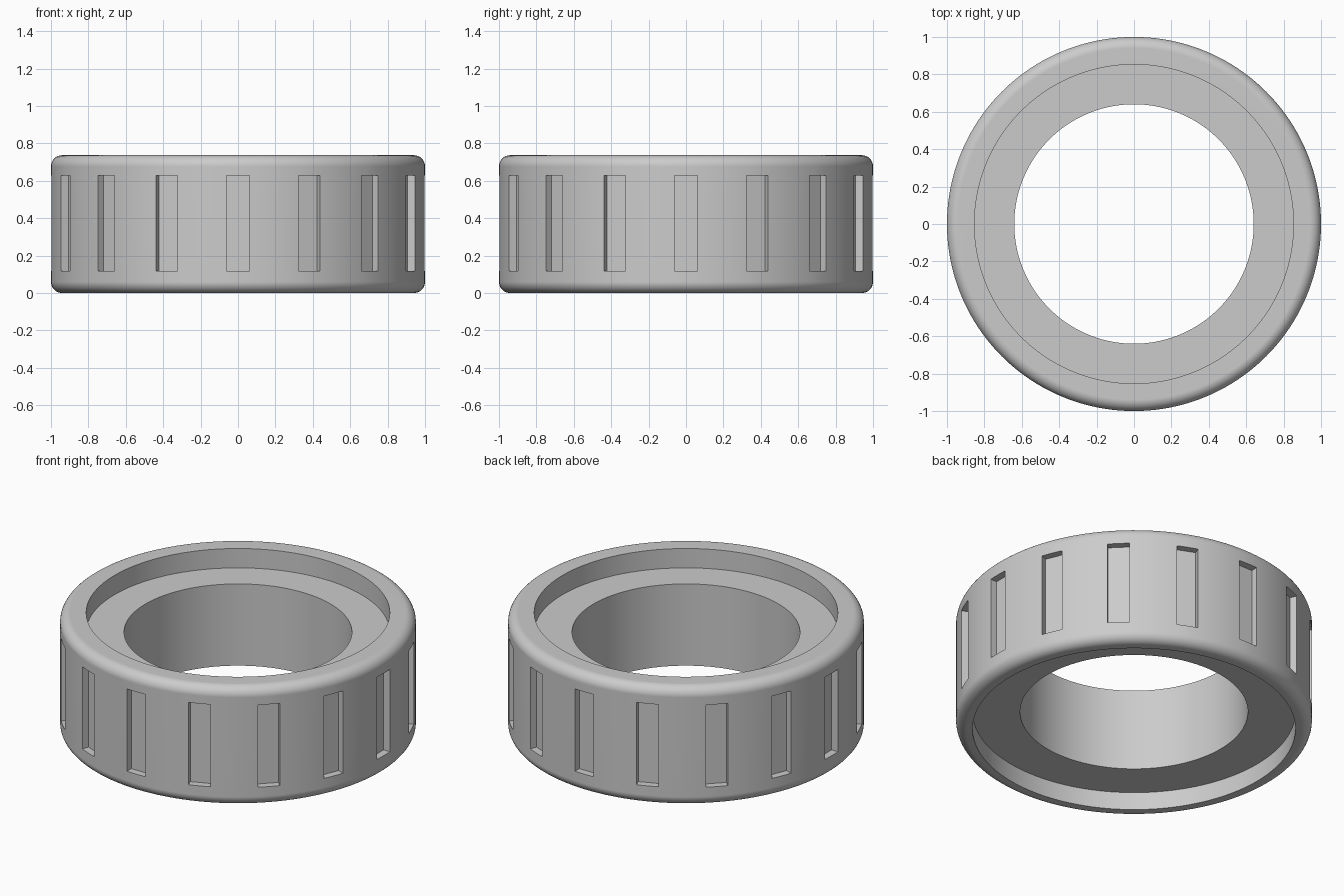
import bpy, bmesh, math
from mathutils import Matrix, Vector

if "Cube" in bpy.data.objects:
    bpy.data.objects.remove(bpy.data.objects["Cube"])

H = 0.737            # overall height
R, FILLET = 1.0, 0.06
BORE = 0.64
SEGS = 160
SLOTS = 16

grey = bpy.data.materials.new("grey plastic")
grey.diffuse_color = (0.6, 0.6, 0.6, 1)
grey.use_nodes = True
grey.node_tree.nodes["Principled BSDF"].inputs["Base Color"].default_value = grey.diffuse_color


def to_object(bm, name):
    mesh = bpy.data.meshes.new(name)
    bm.to_mesh(mesh)
    bm.free()
    mesh.materials.append(grey)
    obj = bpy.data.objects.new(name, mesh)
    bpy.context.collection.objects.link(obj)
    return obj


def arc(cx, cz, a0, a1, n=8):
    return [(cx + FILLET * math.cos(math.radians(a0 + (a1 - a0) * i / n)),
             cz + FILLET * math.sin(math.radians(a0 + (a1 - a0) * i / n)))
            for i in range(n + 1)]


# ring body: closed cross-section with a recess at each end, rounded outer edges
profile = [(BORE, 0.617), (BORE, 0.11), (0.907, 0.11), (0.907, 0)]
profile += arc(R - FILLET, FILLET, -90, 0)
profile += arc(R - FILLET, H - FILLET, 0, 90)
profile += [(0.853, H), (0.853, 0.617)]

bm = bmesh.new()
rings = []
for s in range(SEGS):
    a = 2 * math.pi * s / SEGS
    rings.append([bm.verts.new((r * math.cos(a), r * math.sin(a), z)) for r, z in profile])
n = len(profile)
for s in range(SEGS):
    p, q = rings[s], rings[(s + 1) % SEGS]
    for i in range(n):
        j = (i + 1) % n
        bm.faces.new((p[i], q[i], q[j], p[j]))
bmesh.ops.recalc_face_normals(bm, faces=bm.faces)
ring = to_object(bm, "ring_body")

# grip slots: boxes sunk into the outer wall
bm = bmesh.new()
for k in range(SLOTS):
    m = (Matrix.Rotation(2 * math.pi * k / SLOTS, 4, 'Z')
         @ Matrix.Translation(Vector((0.955 + 0.1, 0, 0.373)))
         @ Matrix.Diagonal((0.2, 0.125, 0.51, 1)))
    bmesh.ops.create_cube(bm, size=1, matrix=m)
cutter = to_object(bm, "slot_cutter")
cutter.hide_render = True

bpy.context.view_layer.objects.active = ring
ring.select_set(True)
cut = ring.modifiers.new("grip slots", 'BOOLEAN')
cut.operation = 'DIFFERENCE'
cut.solver = 'EXACT'
cut.object = cutter
bpy.ops.object.modifier_apply(modifier=cut.name)
bpy.data.objects.remove(cutter)

# smooth round walls, crisp slot and recess edges
bpy.ops.object.shade_smooth_by_angle(angle=math.radians(30))
weighted = ring.modifiers.new("clean normals", 'WEIGHTED_NORMAL')
weighted.keep_sharp = True
